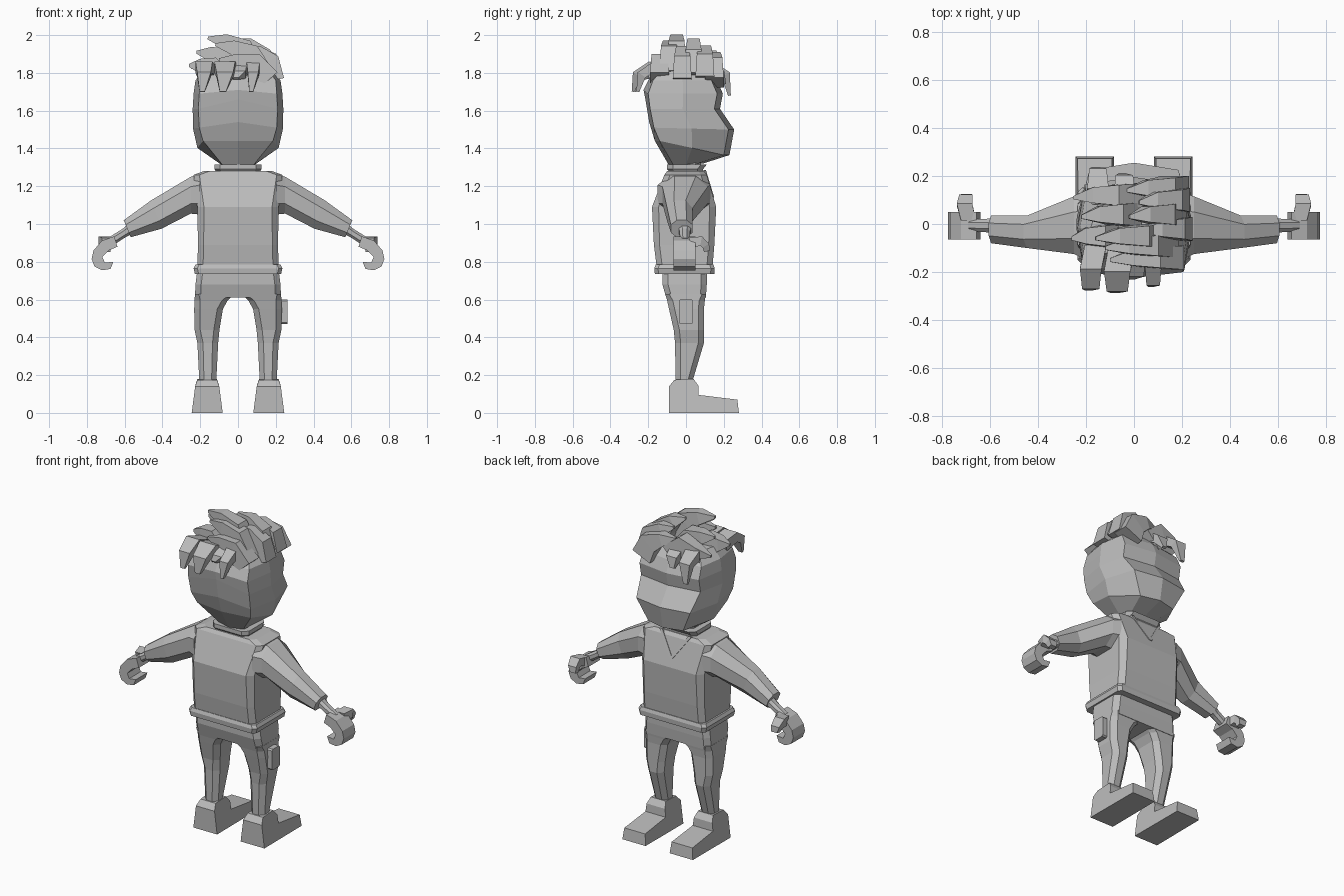
import bpy, bmesh
from mathutils import Vector

mat = bpy.data.materials.new("plain grey")
mat.diffuse_color = (0.5, 0.5, 0.5, 1)


def finish(name, bm, mirror=False):
    bmesh.ops.recalc_face_normals(bm, faces=bm.faces)
    me = bpy.data.meshes.new(name)
    bm.to_mesh(me)
    bm.free()
    me.materials.append(mat)
    ob = bpy.data.objects.new(name, me)
    bpy.context.collection.objects.link(ob)
    if mirror:
        m = ob.modifiers.new("mirror", 'MIRROR')
        m.use_mirror_merge = False
    return ob


def loft(name, rings, mirror=False):
    """Skin a list of equal-length closed rings and cap both ends."""
    bm = bmesh.new()
    vs = [[bm.verts.new(p) for p in r] for r in rings]
    n = len(vs[0])
    for a, b in zip(vs, vs[1:]):
        for i in range(n):
            j = (i + 1) % n
            bm.faces.new((a[i], a[j], b[j], b[i]))
    bm.faces.new(vs[0])
    bm.faces.new(vs[-1])
    return finish(name, bm, mirror)


def chamfered(a0, a1, b0, b1, c):
    """Eight-sided rectangle with cut corners."""
    return [(a0 + c, b0), (a1 - c, b0), (a1, b0 + c), (a1, b1 - c),
            (a1 - c, b1), (a0 + c, b1), (a0, b1 - c), (a0, b0 + c)]


def flat_ring(z, x0, x1, y0, y1, c):
    return [(x, y, z) for x, y in chamfered(x0, x1, y0, y1, c)]


def arm_ring(top, bottom, y0, y1):
    """Slanted cross-section between a top and a bottom point (x, z)."""
    t, b = Vector(top), Vector(bottom)
    out = []
    for u, v in chamfered(0, 1, 0, 1, 0.27):
        p = b.lerp(t, v)
        out.append((p.x, y0 + (y1 - y0) * u, p.y))
    return out


def tuft(name, path, widths, thicks, side, mirror=False):
    """Four-sided tapering horn along a path; side is its width direction."""
    pts = [Vector(p) for p in path]
    side = Vector(side).normalized()
    rings = []
    for i, p in enumerate(pts):
        t = pts[min(i + 1, len(pts) - 1)] - pts[max(i - 1, 0)]
        n = t.cross(side).normalized()
        w, h = side * widths[i] / 2, n * thicks[i] / 2
        rings.append([p - w - h, p + w - h, p + w + h, p - w + h])
    return loft(name, rings, mirror)


# ---- Head: eight-sided rings (back w, side w, front w, back y, front y, back z, front z)
def head_ring(wb, wm, wf, yb, yf, zb, zf, peak=0.0):
    ym, zm = (yb + yf) / 2, (zb + zf) / 2
    half = [(wb, yb + 0.025, zb), (wm, ym, zm), (wf, yf - 0.03, zf)]
    return ([(0, yb, zb + peak)] + half + [(0, yf, zf)]
            + [(-x, y, z) for x, y, z in reversed(half)])


loft("head", [head_ring(*r) for r in (
    (.08, .09, .08, -.09, .09, 1.31, 1.32),
    (.185, .215, .12, -.165, .23, 1.44, 1.365),
    (.205, .238, .185, -.195, .255, 1.51, 1.50, .03),
    (.21, .24, .205, -.215, .18, 1.61, 1.61, .05),
    (.205, .235, .205, -.225, .195, 1.69, 1.69, .02),
    (.20, .225, .20, -.20, .165, 1.76, 1.76),
    (.15, .18, .15, -.14, .11, 1.83, 1.82))])

# ---- Hair: fins along the crown, swept to -x
crown = [  # y, root x, root z, mid x, mid z, tip x, tip z
    (-.14, .16, 1.76, .08, 1.85, -.10, 1.87),
    (-.09, .13, 1.78, .06, 1.90, -.12, 1.95),
    (-.05, .08, 1.80, .02, 1.93, -.16, 1.985),
    (-.05, -.10, 1.77, -.15, 1.83, -.26, 1.84),
    (.04, .16, 1.78, .12, 1.89, -.02, 1.975),
    (.04, -.02, 1.80, -.08, 1.88, -.22, 1.91),
    (.10, .17, 1.77, .15, 1.87, .02, 1.93),
    (.12, .00, 1.79, -.08, 1.86, -.25, 1.83),
    (.15, .17, 1.75, .13, 1.84, -.03, 1.89),
    (-.02, .18, 1.76, .16, 1.86, .04, 1.93)]
for y, rx, rz, mx, mz, tx, tz in crown:
    tuft("hair_crown_tuft",
         [(rx, y, rz), (mx, y, mz), ((mx + tx) / 2, y, mz * .3 + tz * .7), (tx, y - .01, tz)],
         (.10, .085, .065, .015), (.13, .12, .075, .015), (0, 1, 0))
# hanging tufts at the back and over the forehead: x, width, tip z, reach y
for x, w, tz, s, r in ((-.18, .09, 1.70, -1, .275), (-.07, .11, 1.70, -1, .285),
                       (.08, .07, 1.70, -1, .26), (0.0, .10, 1.77, -1, .23),
                       (-.15, .09, 1.68, 1, .235), (-.04, .09, 1.74, 1, .21)):
    tuft("hair_hanging_tuft",
         [(x + .02, s * .10, 1.80), (x, s * (r - .09), 1.83), (x, s * (r - .025), 1.79),
          (x - .01, s * (r - .005), tz)],
         (w, w, w * .8, w * .3), (.07, .06, .05, .015), (1, 0, 0))

# ---- Neck and collar
loft("neck", [flat_ring(z, -.09, .09, -.07, .08, .03) for z in (1.22, 1.34)])
loft("collar", [flat_ring(1.27, -.11, .11, -.085, .09, .03),
                flat_ring(1.29, -.125, .125, -.10, .09, .03),
                flat_ring(1.315, -.125, .125, -.10, .11, .03)])

# ---- Sweater: body, hem and V neckline
loft("sweater_body", [flat_ring(*r) for r in (
    (.77, -.215, .215, -.155, .14, .03),
    (.89, -.212, .212, -.17, .15, .03),
    (1.09, -.215, .215, -.18, .16, .035),
    (1.26, -.235, .235, -.115, .11, .03),
    (1.28, -.18, .18, -.10, .095, .03))])
loft("sweater_hem", [flat_ring(*r) for r in (
    (.735, -.228, .228, -.165, .15, .02),
    (.765, -.235, .235, -.168, .152, .02),
    (.785, -.225, .225, -.16, .145, .02))])
for s in (-1, 1):
    tuft("neckline_trim", [(s * .10, .098, 1.285), (0, .142, 1.14)],
         (.02, .02), (.015, .015), (1, 0, 0))

# ---- Arms: sleeve, wrist, curled hand and thumb
loft("sleeve", [arm_ring((.20, 1.265), (.20, 1.05), -.15, .13),
                arm_ring((.25, 1.25), (.25, 1.055), -.125, .115),
                arm_ring((.46, 1.125), (.405, .975), -.10, .035),
                arm_ring((.605, 1.02), (.568, .93), -.08, .035)], True)
loft("wrist", [arm_ring((.57, 1.01), (.555, .95), -.04, .03),
               arm_ring((.61, .975), (.595, .93), -.035, .022),
               arm_ring((.69, .925), (.665, .885), -.03, .02)], True)
hand_profile = [(.655, .935), (.72, .912), (.765, .86), (.775, .815), (.76, .775), (.72, .755),
                (.675, .762), (.66, .80), (.705, .795), (.718, .825), (.685, .86), (.638, .88)]
loft("hand", [[(x, y, z) for x, z in hand_profile] for y in (-.065, .05)], True)
tuft("thumb", [(.69, .02, .90), (.705, .08, .91), (.70, .105, .885), (.695, .11, .855)],
     (.06, .065, .055, .04), (.055, .05, .04, .03), (1, 0, 0), True)

# ---- Trousers: hips, legs and a side pocket
loft("hips", [flat_ring(*r) for r in (
    (.61, -.228, .228, -.105, .105, .03),
    (.68, -.225, .225, -.125, .11, .03),
    (.76, -.215, .215, -.125, .11, .03))])
loft("trouser_leg", [flat_ring(*r) for r in (
    (.17, .115, .205, -.055, .035, .025),
    (.37, .105, .215, -.058, .095, .03),
    (.44, .098, .23, -.065, .095, .03),
    (.55, .08, .232, -.09, .095, .03),
    (.595, .055, .23, -.10, .10, .03),
    (.63, .02, .228, -.11, .105, .02))], True)
loft("side_pocket", [[(x, y, z) for y, z in chamfered(-.038, .038, .47, .60, .008)]
                     for x in (.20, .262)])

# ---- Shoes: side profile, narrowed with height
shoe_profile = [(-.09, 0), (-.09, .14), (-.062, .175), (.04, .18), (.065, .145),
                (.067, .095), (.272, .07), (.28, 0)]


def shoe_half_width(y, z):
    if y > .2:
        return .08 - z * .12
    return .082 - z * (.13 if z < .15 else .17)


loft("shoe", [[(.163 + s * shoe_half_width(y, z), y, z) for y, z in shoe_profile]
              for s in (-1, 1)], True)
